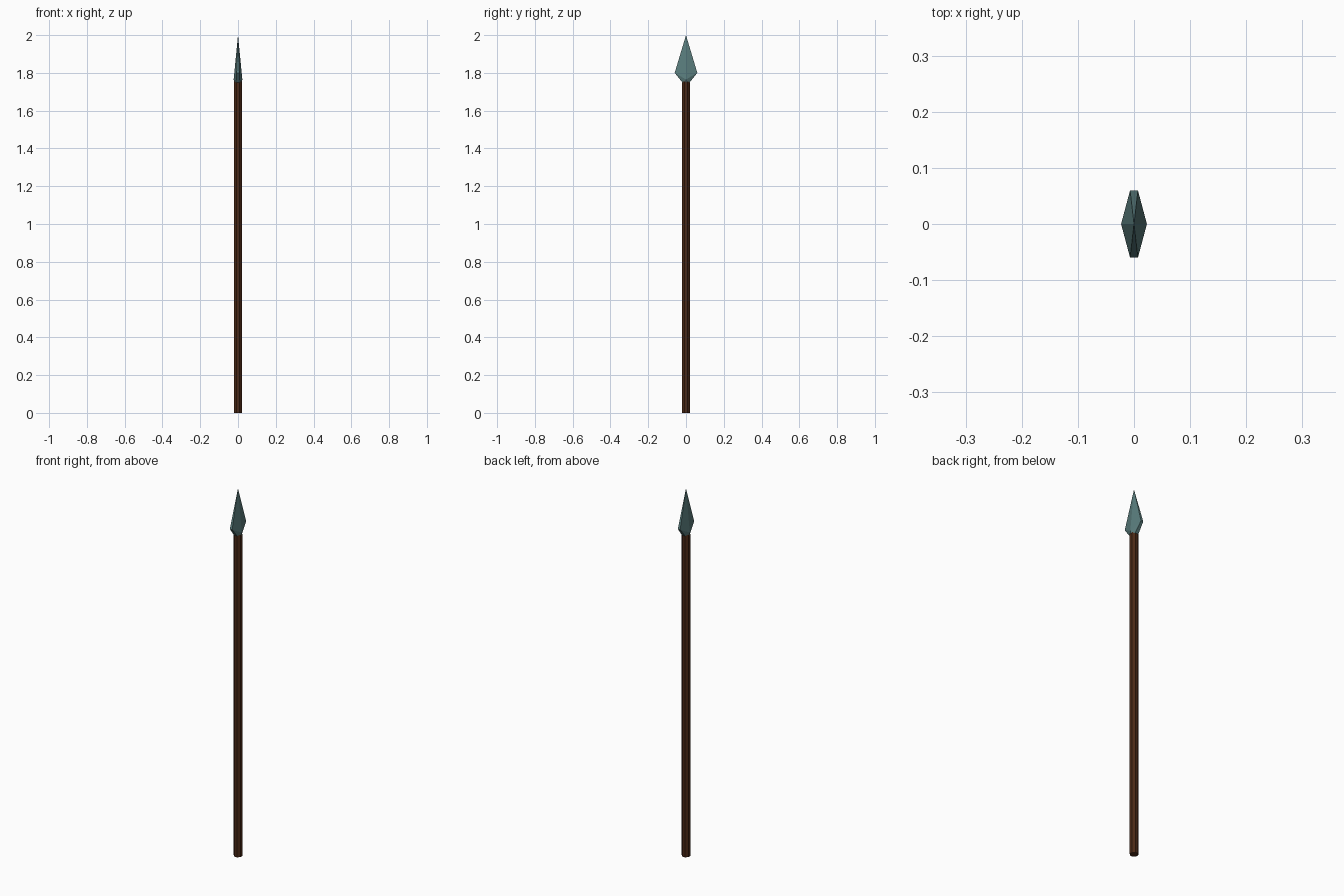
import bpy, bmesh, math
from mathutils import Matrix

if "Cube" in bpy.data.objects:
    bpy.data.objects.remove(bpy.data.objects["Cube"])


def material(name, color):
    m = bpy.data.materials.new(name)
    m.diffuse_color = color
    m.use_nodes = True
    m.node_tree.nodes["Principled BSDF"].inputs["Base Color"].default_value = m.diffuse_color
    return m


def make_object(name, bm, mat):
    bmesh.ops.recalc_face_normals(bm, faces=bm.faces)
    mesh = bpy.data.meshes.new(name)
    bm.to_mesh(mesh)
    bm.free()
    mesh.materials.append(mat)
    obj = bpy.data.objects.new(name, mesh)
    bpy.context.collection.objects.link(obj)
    return obj


wood = material("dark_wood", (0.07, 0.022, 0.008, 1))
metal = material("teal_metal", (0.10, 0.20, 0.20, 1))

# Shaft: octagonal pole with flats facing the axes
SHAFT_TOP = 1.755
bm = bmesh.new()
bmesh.ops.create_cone(
    bm, cap_ends=True, segments=8, radius1=0.0215, radius2=0.0215, depth=SHAFT_TOP,
    matrix=Matrix.Translation((0, 0, SHAFT_TOP / 2)) @ Matrix.Rotation(math.pi / 8, 4, 'Z'))
make_object("shaft", bm, wood)


# Spearhead: six-sided rings (ridge x, ridge z, edge x, edge y, edge z) closing to a tip
def ring(bm, rx, rz, ex, ey, ez):
    pts = [(rx, 0, rz), (ex, ey, ez), (-ex, ey, ez),
           (-rx, 0, rz), (-ex, -ey, ez), (ex, -ey, ez)]
    return [bm.verts.new(p) for p in pts]


bm = bmesh.new()
base = ring(bm, 0.021, 1.75, 0.010, 0.020, 1.75)
wide = ring(bm, 0.023, 1.765, 0.007, 0.06, 1.80)
tip = bm.verts.new((0, 0, 2.0))
bm.faces.new(base)
for i in range(6):
    j = (i + 1) % 6
    bm.faces.new((base[i], base[j], wide[j], wide[i]))
    bm.faces.new((wide[i], wide[j], tip))
make_object("spearhead", bm, metal)
